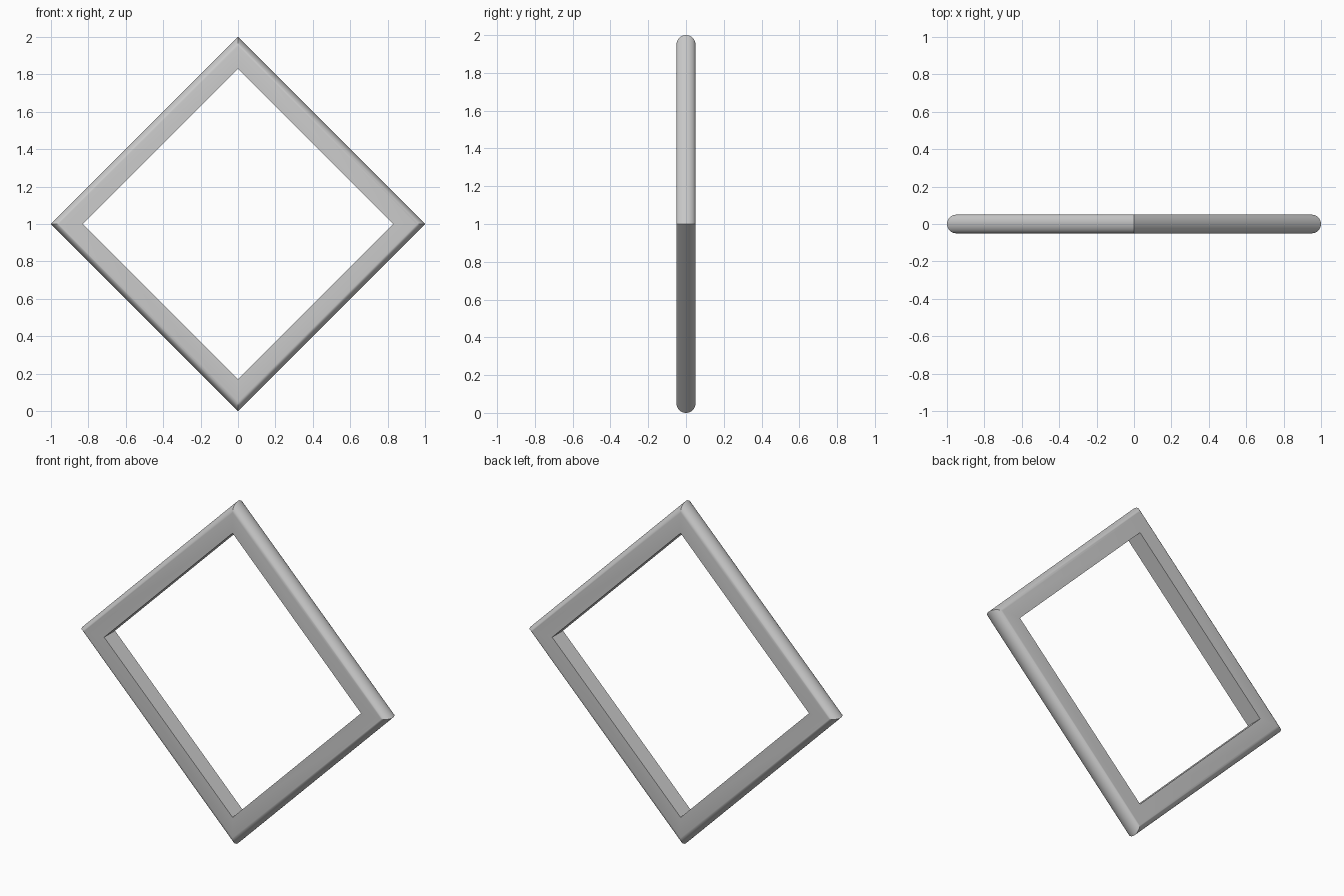
import bpy, bmesh, math

if "Cube" in bpy.data.objects:
    bpy.data.objects.remove(bpy.data.objects["Cube"])

# Cross-section (distance from centre, y): flat inner side, rounded outer side
INNER, ROUND_CENTRE, R, STEPS = 0.83, 0.95, 0.05, 16
profile = [(INNER, -R)]
for i in range(STEPS + 1):
    a = -math.pi / 2 + math.pi * i / STEPS
    profile.append((ROUND_CENTRE + R * math.cos(a), R * math.sin(a)))
profile.append((INNER, R))

# Diamond frame: the section mitred around four corners
bm = bmesh.new()
rings = []
for k in range(4):
    a = k * math.pi / 2
    rings.append([bm.verts.new((d * math.cos(a), y, 1 + d * math.sin(a)))
                  for d, y in profile])
n = len(profile)
for k in range(4):
    p, q = rings[k], rings[(k + 1) % 4]
    for i in range(n):
        j = (i + 1) % n
        bm.faces.new((p[i], p[j], q[j], q[i]))
bmesh.ops.recalc_face_normals(bm, faces=bm.faces)

mesh = bpy.data.meshes.new("diamond_frame")
bm.to_mesh(mesh)
bm.free()
frame = bpy.data.objects.new("diamond_frame", mesh)
bpy.context.collection.objects.link(frame)

# Smooth outer rounding, crisp mitres and inner edges
bpy.context.view_layer.objects.active = frame
frame.select_set(True)
bpy.ops.object.shade_smooth_by_angle(angle=math.radians(30))
